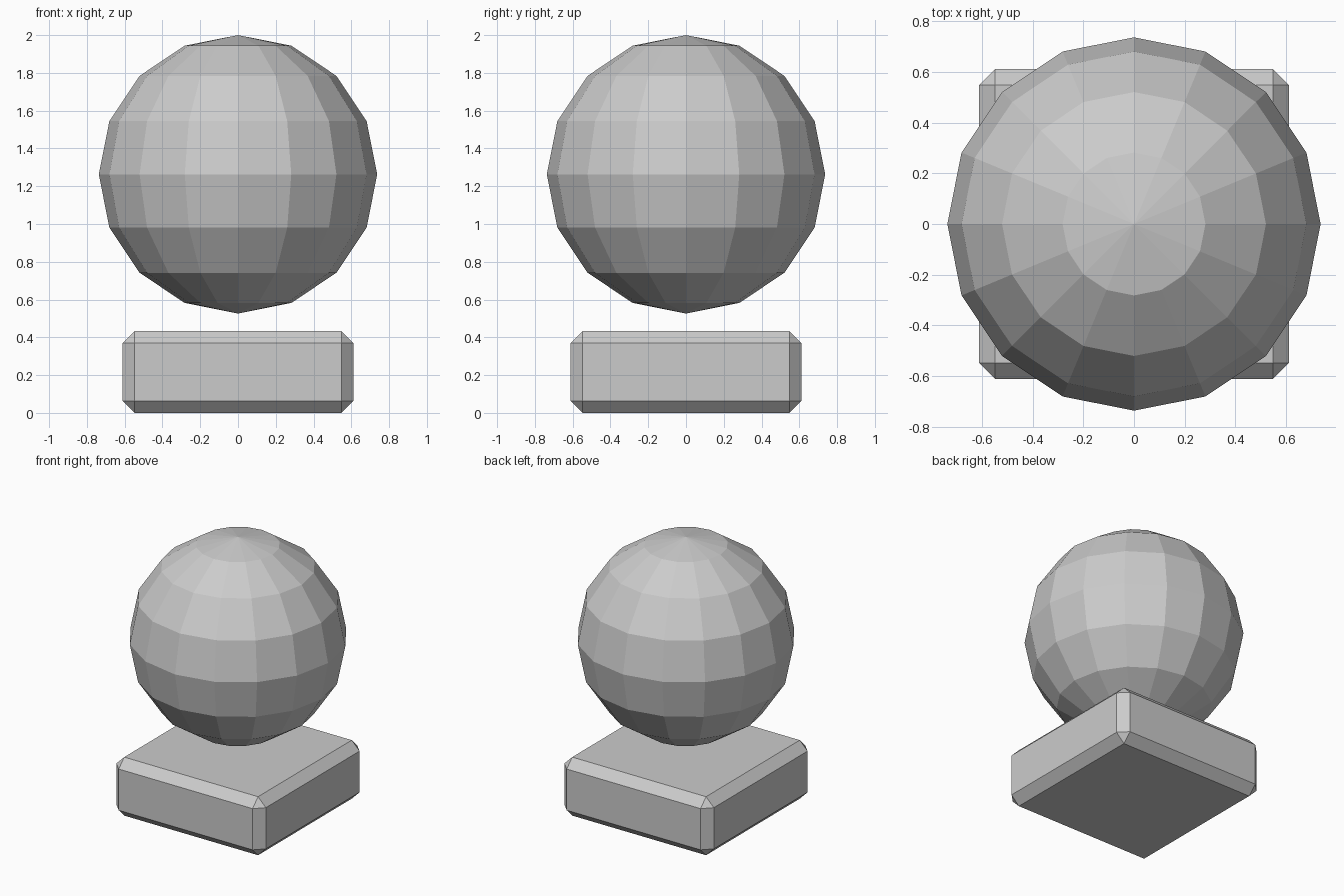
import bpy

default = bpy.data.objects.get("Cube")
if default:
    bpy.data.objects.remove(default, do_unlink=True)

GREY = (0.6, 0.6, 0.6, 1.0)
stone = bpy.data.materials.new("grey stone")
stone.use_nodes = True
stone.diffuse_color = GREY
stone.node_tree.nodes["Principled BSDF"].inputs["Base Color"].default_value = GREY

BASE_WIDTH, BASE_HEIGHT, BEVEL = 1.224, 0.433, 0.064
RADIUS = 0.737


def finish(name):
    """Name the new part, give it its colour and keep its faces flat."""
    part = bpy.context.object
    part.name = part.data.name = name
    part.data.materials.append(stone)
    bpy.ops.object.shade_flat()
    return part


# Square base block with chamfered edges
bpy.ops.mesh.primitive_cube_add(size=1, location=(0, 0, BASE_HEIGHT / 2))
base = finish("base_block")
base.scale = (BASE_WIDTH, BASE_WIDTH, BASE_HEIGHT)
bpy.ops.object.transform_apply(location=False, rotation=False, scale=True)
chamfer = base.modifiers.new("chamfer", 'BEVEL')
chamfer.width = BEVEL
chamfer.segments = 1

# Faceted ball floating above the base
bpy.ops.mesh.primitive_uv_sphere_add(segments=16, ring_count=8, radius=RADIUS,
                                     location=(0, 0, 2 - RADIUS))
finish("ball")
